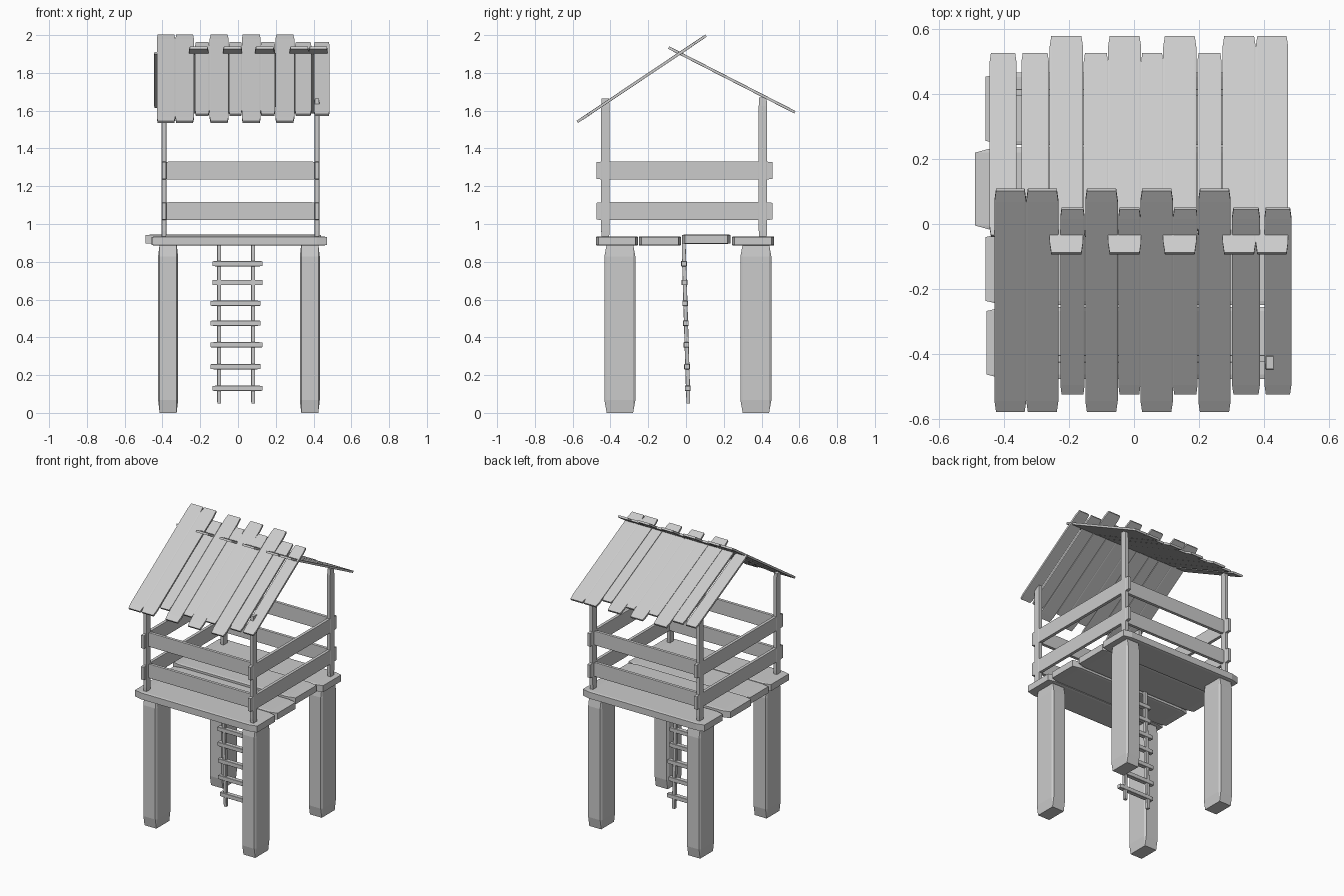
import bpy, bmesh, math
from mathutils import Matrix, Vector

if "Cube" in bpy.data.objects:
    bpy.data.objects.remove(bpy.data.objects["Cube"])


def plank(name, lo, hi, tilt=0.0, bevel=0.06):
    """Chamfered unit cube stretched to the box lo..hi, tilted about x."""
    lo, hi = Vector(lo), Vector(hi)
    bm = bmesh.new()
    bmesh.ops.create_cube(bm, size=1.0)
    bmesh.ops.bevel(bm, geom=bm.edges[:], offset=bevel, segments=1,
                    affect='EDGES', profile=0.5)
    size = hi - lo
    m = (Matrix.Translation((lo + hi) / 2) @ Matrix.Rotation(tilt, 4, 'X')
         @ Matrix.Diagonal((size.x, size.y, size.z, 1)))
    bm.transform(m)
    mesh = bpy.data.meshes.new(name)
    bm.to_mesh(mesh)
    bm.free()
    ob = bpy.data.objects.new(name, mesh)
    bpy.context.collection.objects.link(ob)
    return ob


# stilts
for x in (-0.37, 0.38):
    for y in (-0.35, 0.37):
        plank("leg", (x - .053, y - .082, 0), (x + .053, y + .082, 0.895), bevel=0.075)

# platform planks, one slightly shifted and raised
for x0, x1, y0, y1, z in ((-.455, .47, -.477, -.255, .885), (-.458, .465, -.25, -.027, .885),
                          (-.49, .44, -.02, .235, .895), (-.458, .465, .243, .467, .885)):
    plank("floor_plank", (x0, y0, z), (x1, y1, z + .05))

# corner posts
for x, y, top in ((-.392, -.427, 1.625), (.418, -.427, 1.665),
                  (-.392, .407, 1.67), (.418, .407, 1.67)):
    plank("post", (x - .013, y - .022, .92), (x + .013, y + .022, top))

# railings on all four sides
for z in (1.02, 1.235):
    for x in (-.392, .418):
        plank("side_rail", (x - .011, -.475, z), (x + .011, .457, z + .096), bevel=0.04)
    for y in (-.415, .405):
        plank("cross_rail", (-.392, y - .011, z), (.418, y + .011, z + .096), bevel=0.04)

# ladder under the floor
for x in (-.1, .08):
    plank("ladder_rail", (x - .011, -.011, .05), (x + .011, .011, .9), tilt=0.03)
rungs = ((.13, -.135, .13), (.245, -.145, .12), (.36, -.145, .13), (.475, -.145, .12),
         (.58, -.145, .12), (.69, -.135, .13), (.79, -.135, .13))
for z, x0, x1 in rungs:
    y = .013 - .03 * z
    plank("ladder_rung", (x0, y - .015, z - .014), (x1, y + .015, z + .014))


# roof slopes made of long and short boards
def roof(name, mid_y, mid_z, slope, long_y, short_y, boards):
    a, t = math.atan(slope), .015
    for x0, x1, is_long in boards:
        y0, y1 = long_y if is_long else short_y
        y = (y0 + y1) / 2
        z = mid_z + slope * (y - mid_y)
        half = ((y1 - y0) / 2 - t / 2 * abs(math.sin(a))) / math.cos(a)
        plank(name, (x0, y - half, z - t / 2), (x1, y + half, z + t / 2), tilt=a, bevel=0.05)


roof("front_roof_board", -.2375, 1.767, .67, (-.58, .11), (-.525, .052),
     ((-.43, -.332, 1), (-.332, -.233, 1), (-.227, -.152, 0), (-.15, -.05, 1), (-.048, .02, 0),
      (.02, .12, 1), (.12, .196, 0), (.198, .298, 1), (.302, .388, 0), (.402, .485, 0)))
roof("back_roof_board", .242, 1.763, -.512, (-.095, .58), (-.04, .527),
     ((-.445, -.362, 0), (-.347, -.262, 0), (-.26, -.157, 1), (-.155, -.08, 0), (-.08, .022, 1),
      (.022, .09, 0), (.09, .192, 1), (.195, .27, 0), (.273, .375, 1), (.375, .475, 1)))
